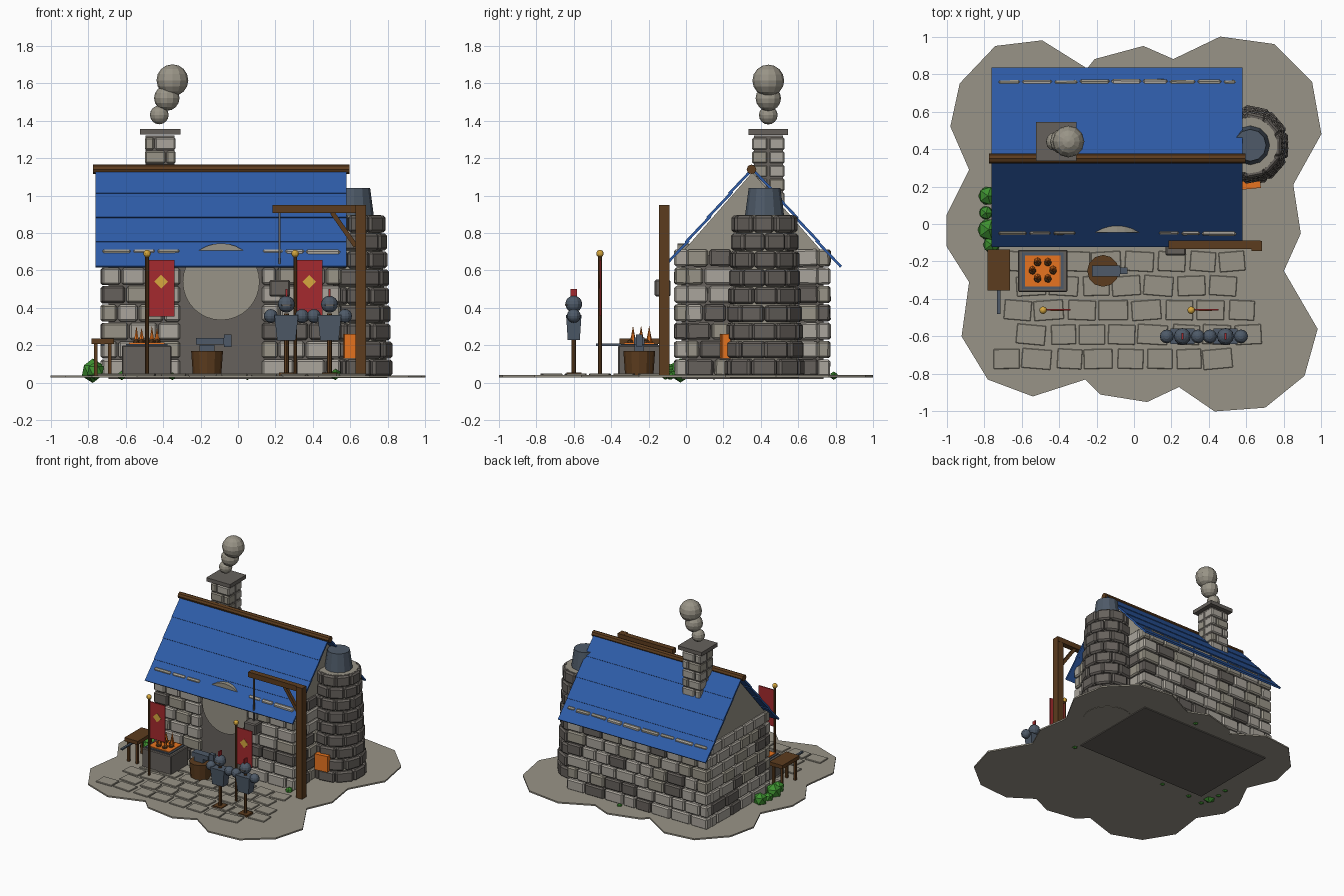
import bpy, bmesh, random
from math import atan2, cos, hypot, pi, radians, sin
from mathutils import Euler, Matrix, Vector

if "Cube" in bpy.data.objects:
    bpy.data.objects.remove(bpy.data.objects["Cube"])
random.seed(4)


def material(name, *rgb):
    m = bpy.data.materials.new(name)
    m.use_nodes = True
    col = [((c / 255 + 0.055) / 1.055) ** 2.4 for c in rgb] + [1]
    m.diffuse_color = col
    m.node_tree.nodes["Principled BSDF"].inputs["Base Color"].default_value = col
    return m


LIGHT = material("light stone", 170, 165, 156)
EARTH = material("earth grey", 153, 148, 135)
DARK = material("dark stone", 102, 97, 92)
BLUE = material("roof blue", 46, 92, 168)
WOOD = material("brown wood", 92, 60, 30)
RED = material("banner red", 165, 42, 46)
GOLD = material("gold", 215, 168, 62)
STEEL = material("blue steel", 78, 90, 104)
FIRE = material("fire orange", 235, 118, 32)
LEAF = material("leaf green", 62, 145, 48)


def finish(name, bm, mats, bevel=0):
    me = bpy.data.meshes.new(name)
    bmesh.ops.recalc_face_normals(bm, faces=bm.faces)
    bm.to_mesh(me)
    bm.free()
    ob = bpy.data.objects.new(name, me)
    for m in mats:
        me.materials.append(m)
    bpy.context.collection.objects.link(ob)
    if bevel:
        mod = ob.modifiers.new("bevel", "BEVEL")
        mod.width, mod.segments = bevel, 1
    return ob


def place(loc, size=(1, 1, 1), rot=(0, 0, 0)):
    return Matrix.LocRotScale(Vector(loc), Euler(rot), Vector(size))


def blocks(name, items, mats, bevel=0):
    """Many boxes in one mesh; items are (location, size, rotation, material index)."""
    bm = bmesh.new()
    for loc, size, rot, idx in items:
        made = bmesh.ops.create_cube(bm, size=1, matrix=place(loc, size, rot))
        for f in {f for v in made["verts"] for f in v.link_faces}:
            f.material_index = idx
    return finish(name, bm, mats, bevel)


def box(name, mat, loc, size, rot=(0, 0, 0), bevel=0):
    return blocks(name, [(loc, size, rot, 0)], [mat], bevel)


def cone(name, mat, loc, r1, r2, depth, sides=12, rot=(0, 0, 0)):
    bm = bmesh.new()
    bmesh.ops.create_cone(bm, cap_ends=True, segments=sides, radius1=r1, radius2=r2,
                          depth=depth, matrix=place(loc, rot=rot))
    return finish(name, bm, [mat])


def ball(name, mat, loc, r, squash=1):
    bm = bmesh.new()
    bmesh.ops.create_uvsphere(bm, u_segments=12, v_segments=8, radius=r,
                              matrix=place(loc, (1, 1, squash)))
    return finish(name, bm, [mat])


def rock(name, mat, loc, r):
    bm = bmesh.new()
    bmesh.ops.create_icosphere(bm, subdivisions=1, radius=r, matrix=place(loc))
    return finish(name, bm, [mat])


def prism(name, mat, points, depth, matrix):
    bm = bmesh.new()
    face = bm.faces.new([bm.verts.new((a, b, 0)) for a, b in points])
    out = bmesh.ops.extrude_face_region(bm, geom=[face])
    tops = [v for v in out["geom"] if isinstance(v, bmesh.types.BMVert)]
    bmesh.ops.translate(bm, vec=(0, 0, depth), verts=tops)
    bm.transform(matrix)
    return finish(name, bm, [mat])


# Ground slab with a lobed outline
outline = [(-.49, .98), (-.25, .83), (-.21, .88), (.05, .95), (.21, .88), (.46, 1), (.75, .96),
           (.95, .76), (1, .48), (.85, .21), (.89, -.05), (.8, -.25), (.98, -.56), (.91, -.81),
           (.7, -.98), (.43, -1), (.24, -.87), (.07, -.95), (-.18, -.91), (-.26, -.83),
           (-.54, -.92), (-.78, -.83), (-.92, -.6), (-.88, -.31), (-1, -.12), (-1, .05),
           (-.88, .29), (-.98, .52), (-.93, .75), (-.74, .95)]
prism("ground", EARTH, outline, .012, place((0, 0, .028)))

# Paving stones in front of the house
paving = []
for row in range(5):
    x = -.62 + (row % 2) * .07 - (row == 4) * .06
    while x < .62:
        w = random.uniform(.13, .16)
        paving.append(((x, -.2 - row * .13, .042), (w, .105, .014),
                       (0, 0, random.uniform(-.1, .1)), 0))
        x += w + .02
blocks("paving", paving, [EARTH], .003)

# House core, gables and doorway
CX, CY = -.09, .355
box("house_core", DARK, (CX, CY, .36), (1.2, .76, .68))
gable = [(-.39, .68), (.39, .68), (0, 1.125)]
turn = Matrix(((0, 0, 1, -.71), (1, 0, 0, CY), (0, 1, 0, 0), (0, 0, 0, 1)))
prism("gables", EARTH, gable, 1.24, turn)
cone("arch_disc", EARTH, (CX, -.015, .54), .205, .205, .06, 32, (pi / 2, 0, 0))


# Stone courses on the four walls
def course(start, end, shift):
    u = start
    while u < end - .01:
        w = random.uniform(.11, .18) * (.6 if shift and u == start else 1)
        if end - u - w < .07:
            w = end - u
        yield u + w / 2, w - .008
        u += w


stones, ROWS, H = [], 7, .098
for r in range(ROWS):
    z = .03 + (r + .5) * H

    def add(x, y, sx, sy):
        d = random.uniform(-.008, .008)
        tone = random.choices((0, 1, 2), (5, 3, 1))[0]
        stones.append(((x, y, z), (sx + (d if sy > sx else 0), sy + (d if sx > sy else 0), H - .008),
                       (random.uniform(-.02, .02), 0, random.uniform(-.02, .02)), tone))

    for a, b in ((-.73, -.305), (.125, .55)):
        for u, w in course(a, b, r % 2):
            add(u, -.025, w, .07)
    for u, w in course(-.73, .55, r % 2):
        add(u, .735, w, .07)
    for x in (-.695, .515):
        for u, w in course(0, .71, r % 2):
            add(x, u, .07, w)
blocks("wall_stones", stones, [LIGHT, EARTH, DARK], .01)

# Overlapping roof boards and ridge beam
RUN, DROP = .465, .52
slope, length = atan2(DROP, RUN), hypot(RUN, DROP)
boards = []
for s in (-1, 1):
    for i in range(4):
        t = (i + .5) / 4
        boards.append(((CX, CY + s * RUN * t, 1.145 - DROP * t),
                       (1.34, length / 4 + .02, .014), (-s * (slope - .03), 0, 0), 0))
blocks("roof_boards", boards, [BLUE])
cone("ridge_beam", WOOD, (CX, .35, 1.14), .026, .026, 1.37, 8, (0, pi / 2, 0))

# Chimney with cap and smoke
KX, KY = -.415, .44
bricks = []
for r in range(5):
    z = .985 + r * .073
    split = .03 if r % 2 else -.03
    for a, b in ((-.085, split), (split, .085)):
        for y in (-.045, .045):
            bricks.append(((KX + (a + b) / 2, KY + y, z), (b - a - .006, .084, .067), (0, 0, 0),
                           random.choice((0, 0, 1))))
blocks("chimney_bricks", bricks, [LIGHT, EARTH], .008)
box("chimney_core", DARK, (KX, KY, 1.13), (.155, .155, .38))
box("chimney_cap", DARK, (KX, KY, 1.34), (.215, .21, .03))
for x, z, r in ((-.42, 1.43, .05), (-.38, 1.52, .068), (-.35, 1.615, .085)):
    ball("smoke_puff", EARTH, (x, KY, z), r)

# Round furnace tower
TX, TY = .615, .42
ring = []
for r in range(9):
    rad = .175 - r * .0045
    for k in range(9):
        a = (k + .5 * (r % 2) + random.uniform(-.06, .06)) * 2 * pi / 9
        ring.append(((TX + rad * cos(a), TY + rad * sin(a), .08 + r * .096),
                     (.065, 2 * pi * rad / 9 + .012, .09), (0, 0, a), random.choice((0, 0, 0, 1))))
blocks("tower_stones", ring, [DARK, DARK], .012)
cone("tower_core", EARTH, (TX, TY, .46), .185, .15, .87, 18)
cone("tower_cap", STEEL, (.62, TY, .965), .105, .085, .15, 12)
box("furnace_mouth", FIRE, (.62, .21, .195), (.11, .045, .13), (0, 0, .1))

# Hoist post, beam, brace, chain and weight
box("hoist_post", WOOD, (.655, -.117, .49), (.055, .055, .92))
box("hoist_beam", WOOD, (.43, -.11, .928), (.49, .045, .042))
box("hoist_brace", WOOD, (.565, -.11, .82), (.025, .025, .22), (0, radians(-35), 0))
box("hoist_chain", DARK, (.222, -.11, .73), (.01, .01, .36))
box("hoist_weight", DARK, (.222, -.125, .505), (.11, .085, .09), bevel=.008)

# Banners
for x in (-.485, .305):
    cone("banner_pole", WOOD, (x, -.46, .355), .01, .01, .65, 8)
    ball("pole_knob", GOLD, (x, -.46, .69), .02)
    box("banner_cloth", RED, (x + .075, -.458, .505), (.14, .009, .3))
    box("banner_diamond", GOLD, (x + .075, -.461, .54), (.052, .009, .052), (0, pi / 4, 0))

# Armour stands
for x in (.258, .488):
    y = -.6
    box("stand_foot", WOOD, (x, y, .045), (.08, .08, .02))
    cone("stand_pole", WOOD, (x, y, .2), .013, .013, .34, 8)
    body = cone("armour_body", STEEL, (x, y, .295), .07, .09, .135, 4, (0, 0, pi / 4))
    body.data.transform(place((0, y * .35, 0), (1, .65, 1)))
    ball("helmet", STEEL, (x, y, .42), .045)
    box("helmet_visor", DARK, (x, y - .04, .415), (.05, .012, .008))
    box("helmet_plume", RED, (x, y, .475), (.01, .035, .05))
    for s in (-1, 1):
        ball("shoulder_guard", STEEL, (x + s * .083, y, .357), .037)

# Forge with coals and flames
FX, FY = -.487, -.25
box("forge_base", DARK, (FX, FY, .115), (.265, .225, .17), bevel=.006)
box("forge_rim", STEEL, (FX, FY, .203), (.22, .195, .009))
box("ember_bed", FIRE, (FX, FY, .21), (.19, .165, .009))
for k in range(6):
    a = k * pi / 3
    px, py = FX + .055 * cos(a), FY + .05 * sin(a)
    rock("coal", WOOD, (px, py, .215), .022)
    cone("flame", FIRE, (px, py + .01, .255), .018, 0, .08 + .02 * (k % 2), 6)

# Stump and anvil
cone("stump", WOOD, (-.165, FY, .1), .075, .085, .14, 12)
box("anvil_foot", STEEL, (-.165, FY, .185), (.08, .05, .035))
box("anvil_body", STEEL, (-.15, FY, .222), (.15, .058, .036))
box("anvil_heel", STEEL, (-.055, FY, .225), (.04, .035, .065))

# Bench with a sword
box("bench_top", WOOD, (-.722, -.245, .222), (.12, .22, .03))
for x in (-.76, -.685):
    for y in (-.33, -.16):
        box("bench_leg", WOOD, (x, y, .12), (.018, .018, .18))
box("sword_blade", STEEL, (-.722, -.35, .203), (.018, .26, .012))

# Bushes and tufts around the walls
for x, y, r in ((-.78, .15, .055), (-.775, -.03, .065), (-.76, -.11, .05), (-.79, .06, .04),
                (.05, .79, .022), (-.35, -.08, .02), (.52, -.08, .03), (-.62, -.09, .025)):
    rock("bush", LEAF, (x, y, r if r > .06 else r + .015), r)
